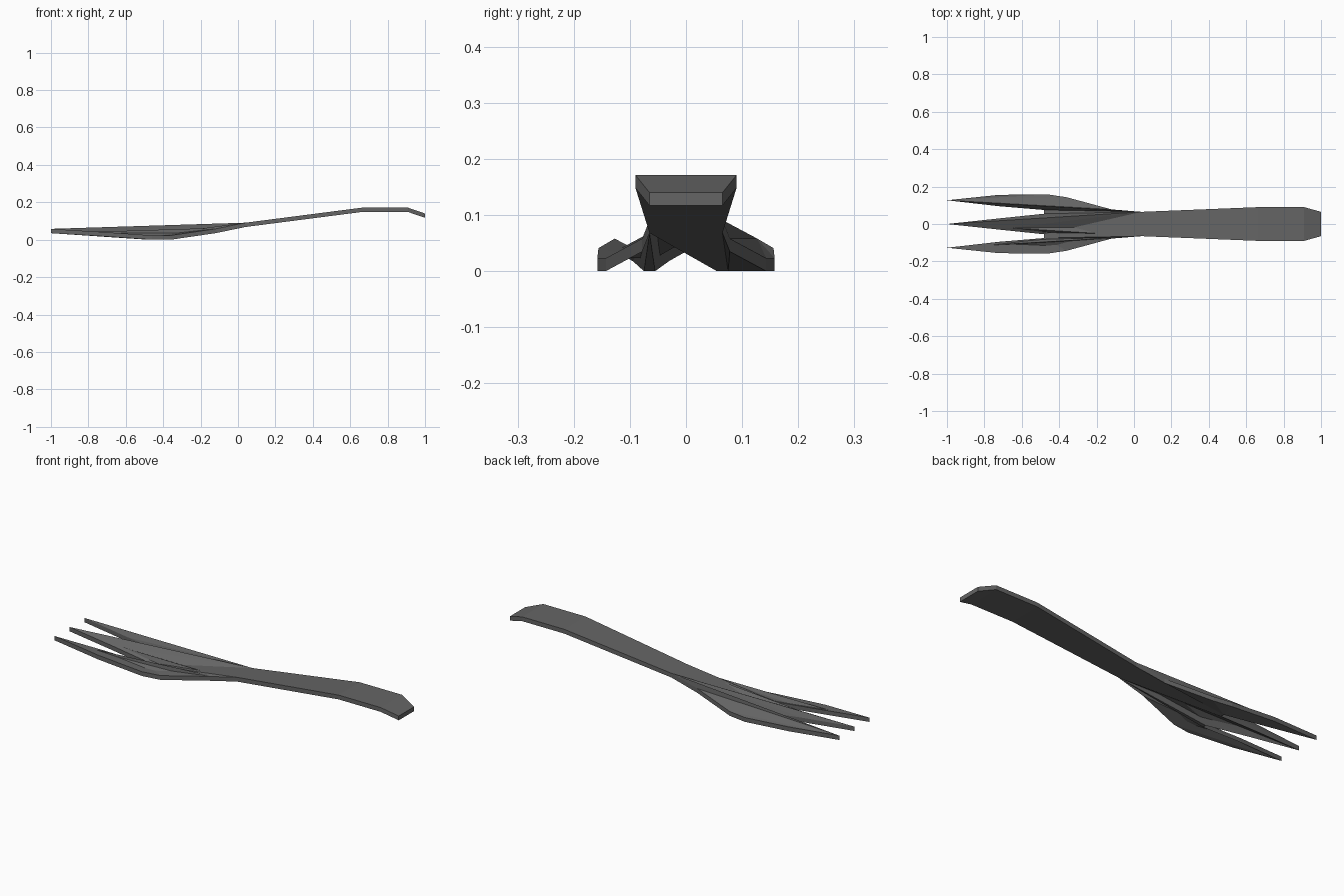
import bpy
import bmesh

old = bpy.data.objects.get("Cube")
if old:
    bpy.data.objects.remove(old, do_unlink=True)

THICKNESS = 0.023

# Half outline: underside points (x, half width, z)
points = {
    "end": (1.0, 0.065, 0.117),
    "bend": (0.91, 0.09, 0.148),
    "grip": (0.66, 0.09, 0.148),
    "neck": (0.04, 0.065, 0.068),
    "shoulder": (-0.12, 0.078, 0.035),
    "bowl": (-0.36, 0.143, 0.0),
    "side": (-0.46, 0.158, 0.0),
    "tine": (-0.72, 0.156, 0.018),
    "tip": (-1.0, 0.127, 0.035),
    "inner": (-0.72, 0.095, 0.018),
    "slot_outer": (-0.48, 0.075, 0.0),
    "slot_inner": (-0.48, 0.055, 0.0),
    "middle": (-0.72, 0.03, 0.018),
}
middle_tip = (-1.0, 0.0, 0.035)

bm = bmesh.new()


def make_layer(lift):
    """One layer of vertices, keyed by (name, side)."""
    layer = {(n, s): bm.verts.new((x, s * y, z + lift))
             for n, (x, y, z) in points.items() for s in (1, -1)}
    x, y, z = middle_tip
    layer["middle_tip", 0] = bm.verts.new((x, y, z + lift))
    return layer


def fan(layer, centre, ring):
    for a, b in zip(ring, ring[1:]):
        bm.faces.new((layer[centre], layer[a], layer[b]))


def skin(layer, s):
    """Cover a layer; s is the side carrying the long ridge."""
    handle = ["end", "bend", "grip", "neck"]
    for a, b in zip(handle, handle[1:]):
        bm.faces.new([layer[k] for k in ((a, s), (b, s), (b, -s), (a, -s))])
    # Sloped outer tine, middle and slots, then the other tine
    fan(layer, ("tip", s), [(n, s) for n in
                            ("tine", "side", "bowl", "shoulder", "neck")])
    fan(layer, ("neck", s),
        [(n, s) for n in ("tip", "inner", "slot_outer", "slot_inner", "middle")]
        + [("middle_tip", 0)]
        + [(n, -s) for n in ("middle", "slot_inner", "slot_outer")])
    fan(layer, ("slot_outer", -s),
        [(n, -s) for n in ("inner", "tip", "tine", "side", "bowl",
                           "shoulder", "neck")] + [("neck", s)])


bottom = make_layer(0.0)
top = make_layer(THICKNESS)
skin(top, 1)
skin(bottom, -1)

# Vertical walls around the whole outline
names = list(points)
outline = ([(n, 1) for n in names] + [("middle_tip", 0)]
           + [(n, -1) for n in reversed(names)])
for a, b in zip(outline, outline[1:] + outline[:1]):
    bm.faces.new((bottom[a], bottom[b], top[b], top[a]))

bmesh.ops.recalc_face_normals(bm, faces=bm.faces)
mesh = bpy.data.meshes.new("fork")
bm.to_mesh(mesh)
bm.free()

# Dark grey metal
metal = bpy.data.materials.new("dark_grey_metal")
metal.use_nodes = True
colour = (0.13, 0.13, 0.13, 1.0)
metal.diffuse_color = colour
metal.node_tree.nodes["Principled BSDF"].inputs["Base Color"].default_value = colour
mesh.materials.append(metal)

fork = bpy.data.objects.new("fork", mesh)
bpy.context.collection.objects.link(fork)
